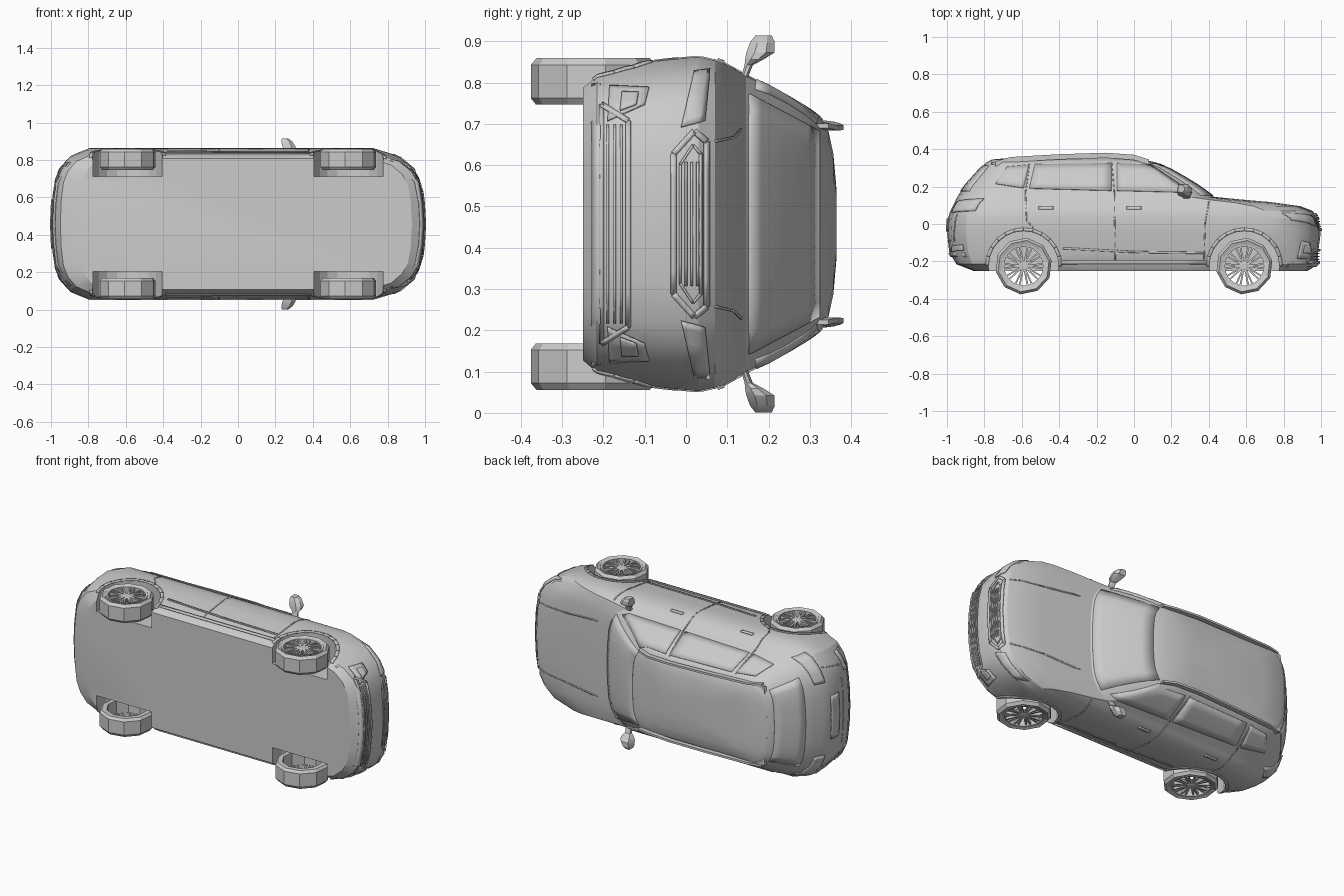
import bpy, bmesh, math
from mathutils import Vector, Matrix

if "Cube" in bpy.data.objects:
    bpy.data.objects.remove(bpy.data.objects["Cube"])

ZC = 0.4575                       # centre plane: car lies on its side, roof towards +y
grey = bpy.data.materials.new("light grey")
grey.diffuse_color = (0.6, 0.6, 0.6, 1)
grey.use_nodes = True
grey.node_tree.nodes["Principled BSDF"].inputs["Base Color"].default_value = grey.diffuse_color

# body slices: height, front x, rear x, half width, front and rear corner length
SL = [(-.25, .93, -.86, .350, .22, .15), (-.215, .985, -.95, .372, .25, .17),
      (-.15, .985, -.988, .385, .25, .20), (-.05, .998, -.999, .397, .27, .20),
      (.03, .985, -.995, .405, .26, .20), (.07, .955, -.982, .396, .25, .19),
      (.095, .89, -.970, .388, .25, .19), (.115, .75, -.960, .377, .22, .18),
      (.13, .58, -.953, .367, .18, .18), (.145, .43, -.945, .358, .13, .17),
      (.20, .355, -.910, .333, .13, .16), (.25, .275, -.865, .305, .12, .14),
      (.30, .185, -.82, .275, .11, .12), (.33, .115, -.79, .252, .10, .09),
      (.345, .05, -.76, .225, .09, .07), (.357, -.02, -.62, .17, .08, .06),
      (.364, -.08, -.40, .09, .06, .05)]
CORNER = [(0, 0), (.03, .35), (.10, .60), (.24, .76), (.50, .90), (1, 1)]


def lerp_table(table, v):
    for a, b in zip(table, table[1:]):
        if v <= b[0]:
            break
    t = min(max((v - a[0]) / (b[0] - a[0]), 0), 1)
    return [p + (q - p) * t for p, q in zip(a, b)]


def side(x, y, s, off):           # point on the body flank
    _, xf, xr, w, cf, cr = lerp_table(SL, y)
    d = min((xf - x) / cf, (x - xr) / cr, 1)
    return (x, y, ZC + s * (w * lerp_table(CORNER, d)[1] + off))


def end(z, y, f, off):            # point on the nose (f=1) or tail (f=-1)
    _, xf, xr, w, cf, cr = lerp_table(SL, y)
    d = lerp_table([(b, a) for a, b in CORNER], min(abs(z) / w, 1))[1]
    return ((xf - cf * d + off) if f > 0 else (xr + cr * d - off), y, ZC + z)


def top(x, z, off):               # point on the upper surface
    for a, b in zip(SL[4:], SL[5:]):
        if b[1] < x:
            break
    return None


def finish(bm, name, angle=30, thick=0):
    bmesh.ops.recalc_face_normals(bm, faces=bm.faces)
    me = bpy.data.meshes.new(name)
    bm.to_mesh(me)
    bm.free()
    ob = bpy.data.objects.new(name, me)
    bpy.context.collection.objects.link(ob)
    me.materials.append(grey)
    if thick:
        m = ob.modifiers.new("thickness", 'SOLIDIFY')
        m.thickness, m.offset = thick, 0
    if angle:
        bpy.context.view_layer.objects.active = ob
        ob.select_set(True)
        bpy.ops.object.shade_smooth_by_angle(angle=math.radians(angle))
        ob.select_set(False)
    return ob


def loft(rings, name, closed=False, caps=True, **k):
    bm = bmesh.new()
    vs = [[bm.verts.new(p) for p in r] for r in rings]
    n = len(rings[0])
    for a, b in list(zip(vs, vs[1:])) + ([(vs[-1], vs[0])] if closed else []):
        for i in range(n):
            bm.faces.new((a[i], a[(i + 1) % n], b[(i + 1) % n], b[i]))
    if caps and not closed:
        bm.faces.new(vs[0])
        bm.faces.new(vs[-1])
    return finish(bm, name, **k)


def patch(name, c, proj, a, off=.002, n=8, m=4, thick=.006):
    """Four-corner panel laid on a body surface."""
    bm = bmesh.new()
    c = [Vector(p) for p in c]
    g = [[bm.verts.new(proj(*(c[0].lerp(c[1], i / n).lerp(c[3].lerp(c[2], i / n), j / m)), a, off))
          for i in range(n + 1)] for j in range(m + 1)]
    for j in range(m):
        for i in range(n):
            bm.faces.new((g[j][i], g[j][i + 1], g[j + 1][i + 1], g[j + 1][i]))
    return finish(bm, name, thick=thick)


def strip(name, pts, proj, a, w=.006, off=.001):
    """Narrow ribbons along a polyline on a body surface."""
    for p, q in zip(pts, pts[1:]):
        p, q = Vector(p), Vector(q)
        d = (q - p).normalized() * w / 2
        e = Vector((-d.y, d.x))
        patch(name, (p - e, q - e, q + e, p + e), proj, a, off, n=6, m=1, thick=.004)


# body shell
def ring(s):
    y, xf, xr, w, cf, cr = s
    half = [(xf - cf * a, b * w) for a, b in CORNER]
    half += [(xf - cf + (xr + cr - xf + cf) * i / 6, w) for i in range(1, 6)]
    half += [(xr + cr * a, b * w) for a, b in reversed(CORNER)]
    return [(x, y, ZC + z) for x, z in half] + [(x, y, ZC - z) for x, z in half[-2:0:-1]]


body = loft([ring(s) for s in SL], "body_shell", angle=24)


def disc(cx, cy, r, z, n, rot=0):
    return [(cx + r * math.cos(rot + i * math.tau / n), cy + r * math.sin(rot + i * math.tau / n), z)
            for i in range(n)]


WY = -.225
for wx in (-.59, .59):
    for s in (-1, 1):
        # wheel well cut
        cut = loft([disc(wx, WY, .188, ZC + s * .255, 20), disc(wx, WY, .188, ZC + s * .5, 20)],
                   "well_cutter", angle=0)
        cut.hide_render = True
        cut.hide_viewport = True
        b = body.modifiers.new("well", 'BOOLEAN')
        b.object, b.operation, b.solver = cut, 'DIFFERENCE', 'EXACT'
        # tyre with hollow barrel
        prof = [(.112, .392), (.138, .402), (.152, .385), (.152, .305), (.140, .290), (.112, .290)]
        loft([disc(wx, WY, r, ZC + s * z, 10, .2) for r, z in prof], "tyre", closed=True, angle=0)
        # rim lip, hub and paired spokes
        loft([disc(wx, WY, r, ZC + s * z, 24) for r, z in
              [(.104, .397), (.118, .400), (.118, .37), (.104, .37)]], "rim", closed=True)
        loft([disc(wx, WY, r, ZC + s * z, 16) for r, z in [(.026, .365), (.026, .388), (.018, .393)]], "hub")
        bm = bmesh.new()
        for k in range(10):
            for da in (-.11, .11):
                a = k * math.tau / 10 + da
                mat = (Matrix.Translation((wx, WY, ZC + s * .384)) @ Matrix.Rotation(a, 4, 'Z')
                       @ Matrix.Translation((.064, 0, 0)) @ Matrix.Diagonal((.09, .009, .014, 1)))
                bmesh.ops.create_cube(bm, size=1, matrix=mat)
        finish(bm, "spokes", angle=0)
        # arch lip
        arc = [(wx + .196 * math.cos(t), WY + .196 * math.sin(t))
               for t in [math.pi * i / 12 for i in range(13)]]
        strip("arch_lip", arc, side, s, w=.018, off=.002)

for s in (-1, 1):
    # side windows and pillar pane
    patch("front_window", [(-.09, .178), (.31, .168), (.09, .315), (-.09, .325)], side, s)
    patch("rear_window_side", [(-.56, .19), (-.12, .178), (-.12, .325), (-.53, .318)], side, s)
    patch("quarter_window", [(-.74, .215), (-.59, .192), (-.56, .315), (-.68, .305)], side, s)
    # door seams, sill and shoulder crease
    strip("front_door_seam", [(.40, .12), (.38, 0), (.375, -.19)], side, s)
    strip("middle_door_seam", [(-.12, .33), (-.105, .17), (-.10, -.21)], side, s)
    strip("rear_door_seam", [(-.56, .32), (-.58, .17), (-.575, .02), (-.54, -.02)], side, s)
    strip("sill_line", [(-.38, -.13), (0, -.15), (.375, -.155)], side, s, w=.01, off=.003)
    strip("sill_lower", [(-.39, -.205), (.39, -.205)], side, s, w=.02, off=.004)
    for x in (-.47, 0):
        strip("door_handle", [(x - .04, .085), (x + .04, .085)], side, s, w=.016, off=.006)
    # roof rail
    path = [(-.74, .335, .245), (-.66, .358, .242), (-.4, .373, .238), (-.15, .381, .234),
            (.0, .370, .232), (.08, .345, .238)]
    loft([[(x, y + dy, ZC + s * (z + dz)) for dy, dz in
           ((-.028, .006), (0, .006), (0, -.006), (-.028, -.006))] for x, y, z in path], "roof_rail")
    # mirror: arm and housing
    secs = [(.285, .138, .345, .02, .008), (.28, .152, .385, .018, .010), (.278, .165, .398, .03, .022),
            (.272, .180, .415, .035, .034), (.262, .185, .440, .030, .030), (.252, .188, .4565, .018, .020)]
    loft([[(x + a * hx, y + b * hy, ZC + s * z) for a, b in
           ((1, -.4), (1, .4), (.4, 1), (-.9, 1), (-1, -.8), (.4, -1))] for x, y, z, hx, hy in secs],
         "mirror", angle=25)
    # lamps and bumper openings
    patch("headlamp", [(s * .235, -.012), (s * .37, .02), (s * .375, .058), (s * .25, .045)], end, 1, .004)
    patch("fog_lamp_bezel", [(s * .25, -.19), (s * .335, -.185), (s * .33, -.09), (s * .29, -.10)], end, 1, .006)
    patch("fog_lamp", [(s * .275, -.16), (s * .32, -.155), (s * .318, -.115), (s * .29, -.12)], end, 1, .014)
    patch("tail_lamp", [(s * .22, .06), (s * .375, .07), (s * .355, .135), (s * .22, .12)], end, -1, .006)
    patch("rear_reflector", [(s * .22, -.15), (s * .33, -.14), (s * .33, -.11), (s * .23, -.12)], end, -1, .005)
    strip("bonnet_crease", [(s * .20, .07), (s * .21, .115), (s * .23, .135)], end, 1, w=.006)

# nose: nested grille frame, bars and lower intake
frame = [(-.20, .05), (.20, .05), (.225, .02), (.17, -.03), (-.17, -.03), (-.225, .02), (-.20, .05)]
strip("grille_frame", frame, end, 1, w=.014, off=.008)
strip("grille_inner_frame", [(x * .85, .012 + (y - .012) * .62) for x, y in frame], end, 1, w=.006, off=.005)
for y in (0, .014, .028):
    strip("grille_bar", [(-.15, y), (.15, y)], end, 1, w=.006, off=.004)
strip("intake_frame", [(-.29, -.205), (-.25, -.14), (.25, -.14), (.29, -.205), (-.29, -.205)], end, 1, w=.012, off=.008)
for y in (-.19, -.173, -.157):
    strip("intake_slat", [(-.24, y), (.24, y)], end, 1, w=.006, off=.004)
strip("front_lip", [(-.34, -.218), (.34, -.218)], end, 1, w=.02, off=.008)

# windscreen and tail glass
patch("windscreen", [(-.315, .152), (.315, .152), (.225, .322), (-.225, .322)], end, 1, .001, n=12, m=6)
patch("tail_glass", [(-.27, .175), (.27, .175), (.215, .31), (-.215, .31)], end, -1, .001, n=12)
patch("tail_plate", [(-.13, -.04), (.13, -.04), (.13, .03), (-.13, .03)], end, -1, .004)
strip("tailgate_seam", [(-.30, .05), (-.27, -.09), (.27, -.09), (.30, .05)], end, -1)
strip("rear_bumper_ridge", [(-.33, -.165), (.33, -.165)], end, -1, w=.02, off=.006)

# tail spoiler
loft([[(-.66, .342, ZC + z), (-.785 + abs(z) * .12, .338 - abs(z) * .03, ZC + z),
       (-.79 + abs(z) * .12, .325 - abs(z) * .03, ZC + z), (-.68, .315, ZC + z)]
      for z in (-.24, -.16, -.06, .06, .16, .24)], "tail_spoiler")
